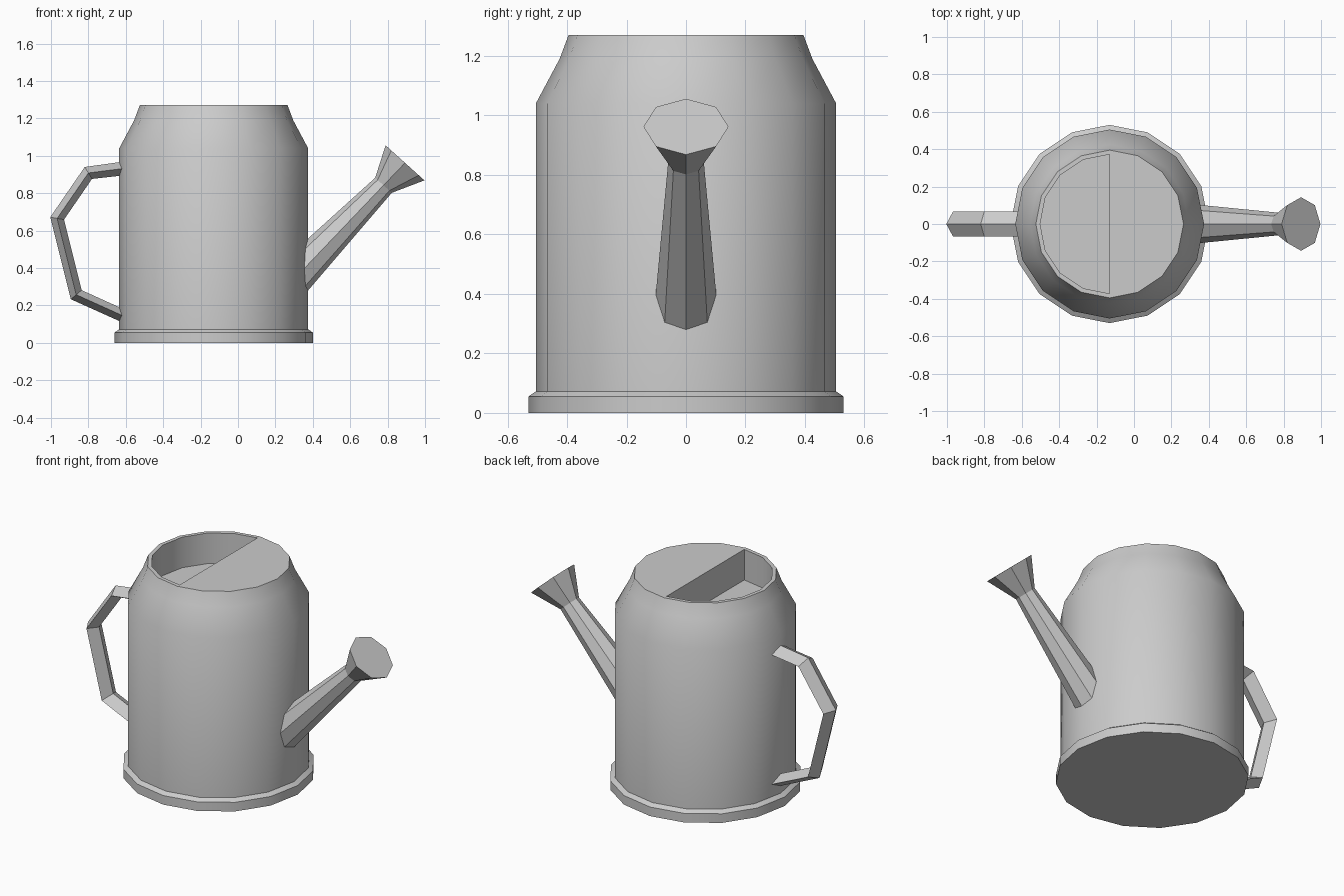
import bpy, bmesh
from math import sin, cos, tau, radians
from mathutils import Vector

if "Cube" in bpy.data.objects:
    bpy.data.objects.remove(bpy.data.objects["Cube"])

CX = -0.13   # body axis
SIDES = 16


def finish(bm, name, angle):
    bmesh.ops.recalc_face_normals(bm, faces=bm.faces)
    me = bpy.data.meshes.new(name)
    bm.to_mesh(me)
    bm.free()
    ob = bpy.data.objects.new(name, me)
    bpy.context.collection.objects.link(ob)
    bpy.ops.object.select_all(action='DESELECT')
    ob.select_set(True)
    bpy.context.view_layer.objects.active = ob
    if angle:
        bpy.ops.object.shade_smooth_by_angle(angle=radians(angle))
    return ob


def ring(bm, centre, u, v, n):
    """Ring of n vertices around centre, spanned by vectors u and v."""
    c, u, v = Vector(centre), Vector(u), Vector(v)
    return [bm.verts.new(c + u * cos(tau * i / n) + v * sin(tau * i / n))
            for i in range(n)]


def bridge(bm, rings):
    for a, b in zip(rings, rings[1:]):
        n = len(a)
        for i in range(n):
            j = (i + 1) % n
            bm.faces.new((a[i], a[j], b[j], b[i]))


# Body: foot, cylinder, tapered shoulder
bm = bmesh.new()
profile = [(0.53, 0), (0.53, 0.055), (0.505, 0.072), (0.505, 1.04),
           (0.425, 1.19), (0.395, 1.27)]
rings = [ring(bm, (CX, 0, z), (r, 0, 0), (0, r, 0), SIDES) for r, z in profile]
bridge(bm, rings)
bm.faces.new(rings[0])
top = rings[-1]

# Half-round filling well on the handle side, flat lid on the spout side
quarter = SIDES // 4
arc_ids = range(quarter, 3 * quarter + 1)


def half_arc(z, r=0.372):
    return [bm.verts.new((CX + r * cos(tau * i / SIDES), r * sin(tau * i / SIDES), z))
            for i in arc_ids]


rim, floor = half_arc(1.27), half_arc(1.085)
for k in range(len(rim) - 1):
    o = quarter + k
    bm.faces.new((top[o], top[o + 1], rim[k + 1], rim[k]))
    bm.faces.new((rim[k], rim[k + 1], floor[k + 1], floor[k]))
bm.faces.new((rim[0], floor[0], floor[-1], rim[-1]))
bm.faces.new(floor)
bm.faces.new([top[i % SIDES] for i in range(3 * quarter, 5 * quarter + 1)] + [rim[0], rim[-1]])
finish(bm, "can_body", 30)

# Spout: octagonal taper flaring into a sprinkler head
bm = bmesh.new()
across = Vector((-0.742, 0, 0.67))
rings = [ring(bm, (0.352, 0, 0.395), (0, 0, 0.142), (0, 0.102, 0), 8),
         ring(bm, (0.778, 0, 0.842), across * 0.06, (0, 0.06, 0), 8),
         ring(bm, (0.893, 0, 0.962), across * 0.14, (0, 0.143, 0), 8)]
bridge(bm, rings)
bm.faces.new(rings[0])
bm.faces.new(rings[-1])
finish(bm, "spout", 0)

# Handle: diamond section swept along a bent path with mitred corners
bm = bmesh.new()
path = [Vector((x, 0, z)) for x, z in
        [(-0.61, 0.932), (-0.80, 0.908), (-0.967, 0.665), (-0.865, 0.257), (-0.61, 0.142)]]
rings = []
for i, p in enumerate(path):
    d_in = (p - path[max(i - 1, 0)]).normalized()
    d_out = (path[min(i + 1, len(path) - 1)] - p).normalized()
    t = (d_in + d_out).normalized()
    side = Vector((t.z, 0, -t.x))
    scale = 0.034 / max(t.dot(d_in), t.dot(d_out))
    if i in (0, len(path) - 1):
        side, scale = Vector((0, 0, 1)), 0.037
    elif side.x > 0:
        side = -side
    # keep the first corner on the outer edge of the sweep
    if i == len(path) - 1:
        side = -side
    rings.append(ring(bm, p, side * scale, (0, 0.068, 0), 4))
bridge(bm, rings)
bm.faces.new(rings[0])
bm.faces.new(rings[-1])
finish(bm, "handle", 0)
